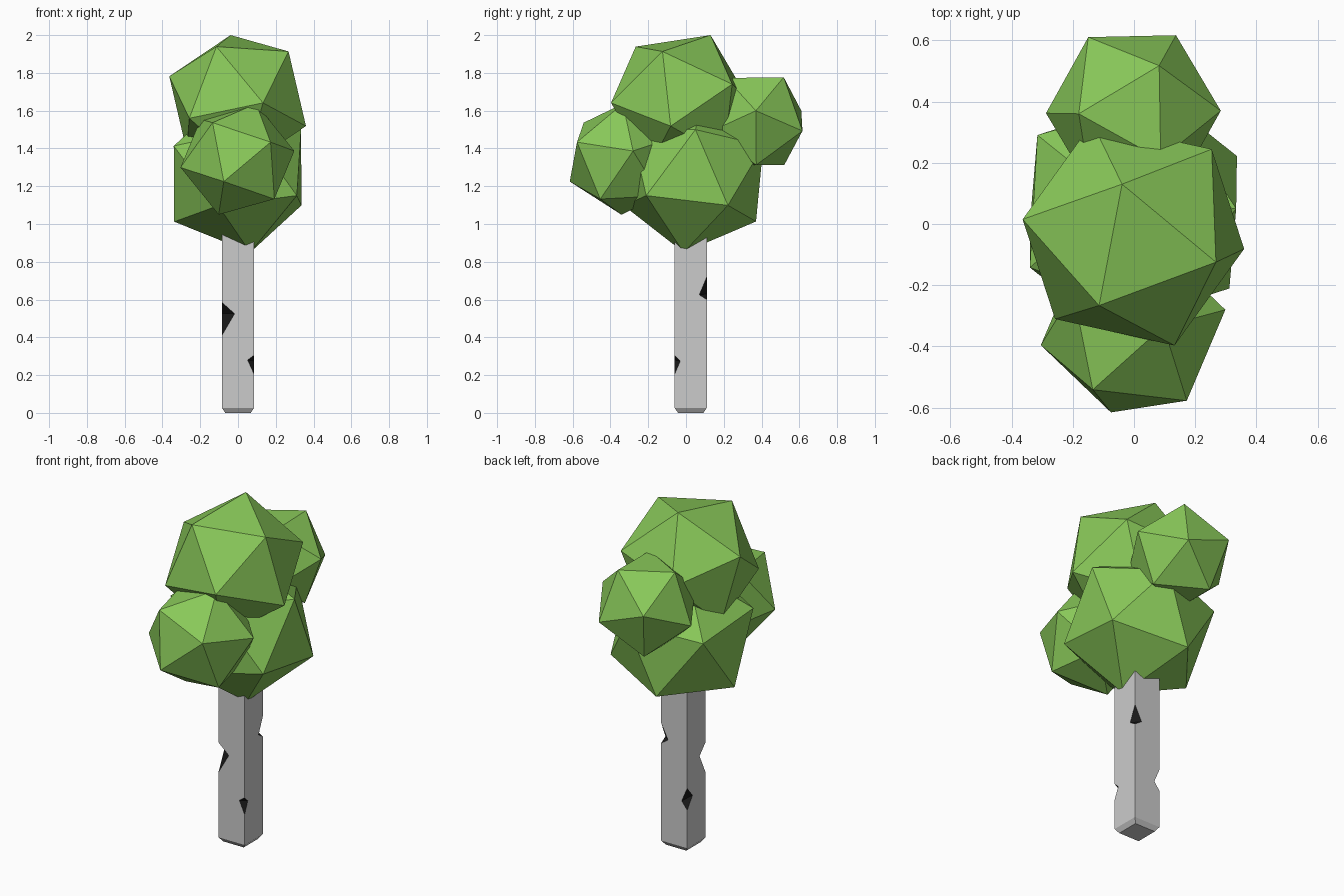
import bpy, bmesh
from mathutils import Vector, Matrix

if "Cube" in bpy.data.objects:
    bpy.data.objects.remove(bpy.data.objects["Cube"])


def material(name, rgb):
    m = bpy.data.materials.new(name)
    m.diffuse_color = (*rgb, 1)
    m.use_nodes = True
    m.node_tree.nodes["Principled BSDF"].inputs["Base Color"].default_value = m.diffuse_color
    return m


leaf = material("leaf_green", (0.25, 0.58, 0.10))
bark = material("bark_grey", (0.8, 0.8, 0.8))
black = material("bark_black", (0.01, 0.01, 0.01))


def make_object(name, bm, mats):
    bmesh.ops.recalc_face_normals(bm, faces=bm.faces)
    me = bpy.data.meshes.new(name)
    bm.to_mesh(me)
    bm.free()
    for m in mats:
        me.materials.append(m)
    ob = bpy.data.objects.new(name, me)
    bpy.context.collection.objects.link(ob)
    return ob


# Foliage: icosahedra, each turned so two neighbouring corners point along a and b
def foliage(name, centre, radius, a, b):
    z = Vector(a).normalized()
    x = Vector(b)
    x = (x - x.dot(z) * z).normalized()
    rot = Matrix((x, z.cross(x), z)).transposed().to_4x4()
    bm = bmesh.new()
    bmesh.ops.create_icosphere(bm, subdivisions=1, radius=radius,
                               matrix=Matrix.Translation(centre) @ rot)
    make_object(name, bm, [leaf])


foliage("foliage_top", (-0.002, -0.033, 1.65), 0.388, (-0.037, 0.163, 0.35), (-0.112, -0.237, 0.285))
foliage("foliage_main", (-0.002, 0.04, 1.256), 0.415, (0.336, 0.01, 0.244), (0.336, 0.185, -0.166))
foliage("foliage_front", (-0.003, -0.338, 1.343), 0.31, (-0.297, -0.057, -0.043), (-0.072, -0.277, -0.118))
foliage("foliage_back", (-0.002, 0.366, 1.543), 0.291, (0.287, 0.004, 0.057), (0.092, 0.149, 0.232))

# Trunk: square post with a chamfered foot
CY, W = 0.025, 0.085
bm = bmesh.new()
rings = [[bm.verts.new((sx * w, CY + sy * w, z))
          for sx, sy in ((-1, -1), (1, -1), (1, 1), (-1, 1))]
         for w, z in ((0.067, 0), (W, 0.026), (W, 1.1))]
for lo, hi in zip(rings, rings[1:]):
    for i in range(4):
        j = (i + 1) % 4
        bm.faces.new((lo[i], lo[j], hi[j], hi[i]))
bm.faces.new(rings[0])
bm.faces.new(rings[-1])
trunk = make_object("trunk", bm, [bark, black])


# Black notches: wedges cut out of the trunk corners
def notch(sx, sy, top, bottom, dx, zx, dy, zy, k=0.3):
    cx, cy = sx * W, CY + sy * W
    t, b = Vector((cx, cy, top)), Vector((cx, cy, bottom))
    p, q = Vector((cx - sx * dx, cy, zx)), Vector((cx, cy - sy * dy, zy))
    m = (p + q) / 2
    pts = (t + k * (t - m), b + k * (b - m), p + k * (p - q), q + k * (q - p))
    bm = bmesh.new()
    v = [bm.verts.new(c) for c in pts]
    for f in ((0, 1, 2), (0, 3, 1), (0, 2, 3), (1, 3, 2)):
        bm.faces.new([v[i] for i in f]).material_index = 1
    cutter = make_object("notch_cutter", bm, [bark, black])
    cutter.hide_render = True
    mod = trunk.modifiers.new("notch", "BOOLEAN")
    mod.operation, mod.solver, mod.object = "DIFFERENCE", "EXACT", cutter
    bpy.context.view_layer.objects.active = trunk
    bpy.ops.object.modifier_apply(modifier=mod.name)
    bpy.data.objects.remove(cutter)


notch(-1, -1, 0.585, 0.41, 0.067, 0.525, 0.055, 0.525)
notch(1, -1, 0.305, 0.205, 0.034, 0.28, 0.03, 0.275)
notch(1, 1, 0.72, 0.60, 0.045, 0.63, 0.04, 0.625)
notch(-1, 1, 0.38, 0.25, 0.036, 0.295, 0.05, 0.32)
